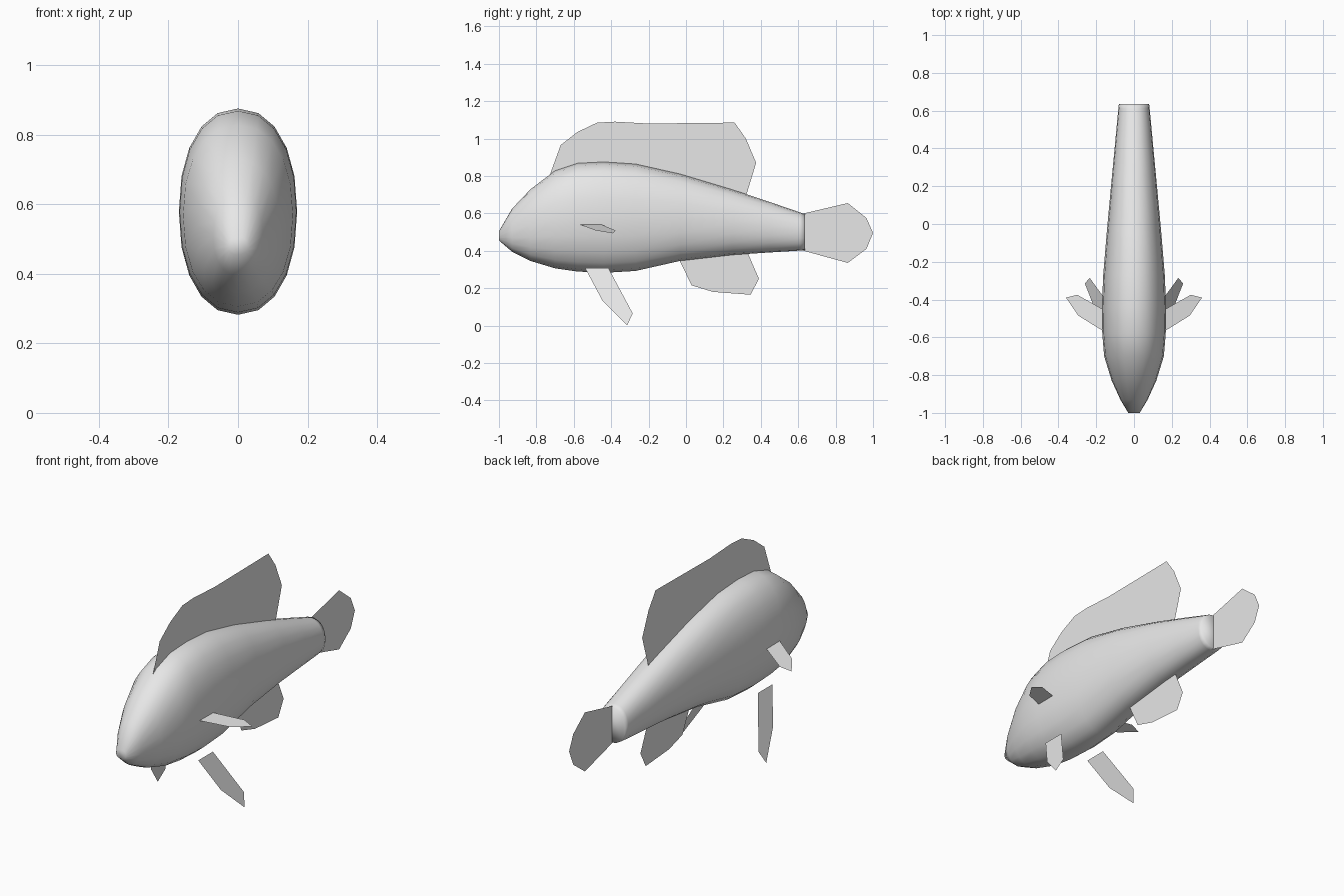
import bpy, bmesh, math

if "Cube" in bpy.data.objects:
    bpy.data.objects.remove(bpy.data.objects["Cube"], do_unlink=True)

GREY = (0.8, 0.8, 0.8, 1.0)
grey = bpy.data.materials.new("plain grey")
grey.use_nodes = True
grey.diffuse_color = GREY
grey.node_tree.nodes["Principled BSDF"].inputs["Base Color"].default_value = GREY


def add_object(name, bm, smooth=False):
    mesh = bpy.data.meshes.new(name)
    bm.to_mesh(mesh)
    bm.free()
    mesh.materials.append(grey)
    for face in mesh.polygons:
        face.use_smooth = smooth
    obj = bpy.data.objects.new(name, mesh)
    bpy.context.scene.collection.objects.link(obj)
    return obj


def add_fin(name, points):
    """One thin flat sheet through the outline points."""
    bm = bmesh.new()
    bm.faces.new([bm.verts.new(p) for p in points])
    return add_object(name, bm)


# Body: rounded oval rings along y, each (y, bottom, top, half width)
STATIONS = [
    (-1.0, 0.455, 0.505, 0.03),
    (-0.93, 0.395, 0.625, 0.072),
    (-0.83, 0.345, 0.73, 0.118),
    (-0.70, 0.306, 0.828, 0.158),
    (-0.58, 0.289, 0.868, 0.168),
    (-0.44, 0.282, 0.875, 0.17),
    (-0.27, 0.292, 0.864, 0.163),
    (-0.03, 0.346, 0.81, 0.143),
    (0.25, 0.378, 0.726, 0.117),
    (0.45, 0.391, 0.66, 0.098),
    (0.61, 0.401, 0.605, 0.083),
    (0.635, 0.404, 0.597, 0.08),
]
SIDES = 20
ROUNDNESS = 2 / 2.2


def oval(angle):
    c, s = math.cos(angle), math.sin(angle)
    return (math.copysign(abs(c) ** ROUNDNESS, c),
            math.copysign(abs(s) ** ROUNDNESS, s))


bm = bmesh.new()
rings = []
for y, low, high, half in STATIONS:
    ring = []
    for i in range(SIDES):
        u, v = oval(math.tau * i / SIDES)
        ring.append(bm.verts.new((half * u, y, (low + high) / 2 + v * (high - low) / 2)))
    rings.append(ring)
for a, b in zip(rings, rings[1:]):
    for i in range(SIDES):
        j = (i + 1) % SIDES
        bm.faces.new((a[i], a[j], b[j], b[i]))
bm.faces.new(rings[0])
bm.faces.new(rings[-1][::-1])
bmesh.ops.recalc_face_normals(bm, faces=bm.faces)
add_object("body", bm, smooth=True)

# Middle fins, outlined in the y-z plane
MIDDLE_FINS = {
    "dorsal_fin": [(-0.73, 0.80), (-0.67, 0.965), (-0.58, 1.035), (-0.475, 1.085),
                   (-0.38, 1.09), (-0.2, 1.08), (0.26, 1.085), (0.32, 1.0),
                   (0.375, 0.87), (0.32, 0.69)],
    "tail_fin": [(0.61, 0.595), (0.865, 0.655), (0.965, 0.575), (1.0, 0.495),
                 (0.965, 0.41), (0.865, 0.335), (0.61, 0.405)],
    "anal_fin": [(-0.04, 0.36), (0.03, 0.215), (0.145, 0.18), (0.345, 0.165),
                 (0.39, 0.25), (0.325, 0.40)],
}
for name, outline in MIDDLE_FINS.items():
    add_fin(name, [(0, y, z) for y, z in outline])

# Paired fins, mirrored to both sides
PECTORAL = [(0.15, -0.575), (0.295, -0.485), (0.36, -0.39), (0.30, -0.375), (0.15, -0.46)]
PELVIC = [(-0.54, 0.308), (-0.415, 0.308), (-0.285, 0.065), (-0.315, 0.0), (-0.445, 0.13)]
for side, sign in (("left", 1), ("right", -1)):
    add_fin(side + "_pectoral_fin",
            [(sign * x, y, 0.54 - (x - 0.165) * 0.24) for x, y in PECTORAL])
    add_fin(side + "_pelvic_fin",
            [(sign * (0.14 + (0.308 - z) * 0.39), y, z) for y, z in PELVIC])
